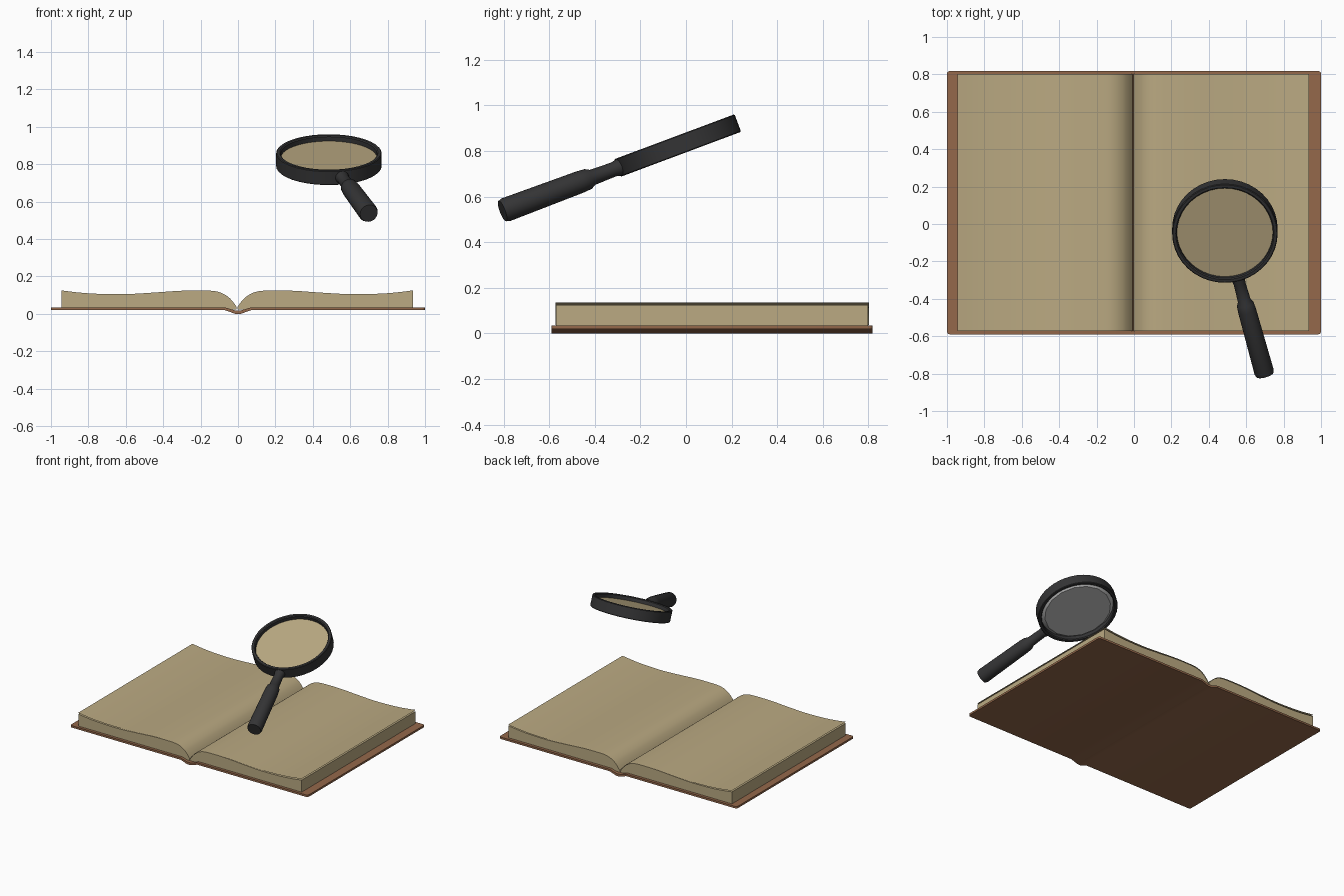
import bpy, bmesh, math
from mathutils import Matrix, Vector

if "Cube" in bpy.data.objects:
    bpy.data.objects.remove(bpy.data.objects["Cube"])


def material(name, srgb):
    color = [(c / 255) ** 2.2 for c in srgb] + [1]
    m = bpy.data.materials.new(name)
    m.diffuse_color = color
    m.use_nodes = True
    m.node_tree.nodes["Principled BSDF"].inputs["Base Color"].default_value = color
    return m


paper = material("paper tan", (185, 168, 129))
leather = material("leather brown", (147, 104, 76))
black = material("black plastic", (55, 55, 56))
glass = material("grey glass", (183, 183, 183))


def finish(name, bm, mats, rule=None, smooth=35):
    bmesh.ops.recalc_face_normals(bm, faces=bm.faces)
    bm.normal_update()
    if rule:
        for f in bm.faces:
            f.material_index = rule(f)
    mesh = bpy.data.meshes.new(name)
    bm.to_mesh(mesh)
    bm.free()
    for m in mats:
        mesh.materials.append(m)
    ob = bpy.data.objects.new(name, mesh)
    bpy.context.collection.objects.link(ob)
    bpy.ops.object.select_all(action="DESELECT")
    ob.select_set(True)
    bpy.context.view_layer.objects.active = ob
    bpy.ops.object.shade_smooth_by_angle(angle=math.radians(smooth))
    return ob


def extrude_profile(points, y0, y1):
    """Closed x-z outline swept along y."""
    bm = bmesh.new()
    face = bm.faces.new([bm.verts.new((x, y0, z)) for x, z in points])
    ext = bmesh.ops.extrude_face_region(bm, geom=[face])["geom"]
    moved = [v for v in ext if isinstance(v, bmesh.types.BMVert)]
    bmesh.ops.translate(bm, verts=moved, vec=(0, y1 - y0, 0))
    return bm


def lathe(points, steps, closed=False):
    """Radius-height outline spun about z."""
    bm = bmesh.new()
    vs = [bm.verts.new((r, 0, z)) for r, z in points]
    pairs = list(zip(vs, vs[1:])) + ([(vs[-1], vs[0])] if closed else [])
    edges = [bm.edges.new(p) for p in pairs]
    bmesh.ops.spin(bm, geom=vs + edges, cent=(0, 0, 0), axis=(0, 0, 1),
                   angle=math.tau, steps=steps)
    bmesh.ops.remove_doubles(bm, verts=bm.verts, dist=0.0005)
    return bm


def spline(pts, n=4):
    """Smooth curve through the given points."""
    p = [Vector(q) for q in [pts[0]] + pts + [pts[-1]]]
    out = []
    for a, b, c, d in zip(p, p[1:], p[2:], p[3:]):
        for i in range(n):
            t = i / n
            out.append(0.5 * (2 * b + (c - a) * t + (2 * a - 5 * b + 4 * c - d) * t ** 2
                              + (3 * b - a - 3 * c + d) * t ** 3))
    return [tuple(q) for q in out + [p[-1]]]


# Cover: two boards joined by a spine that dips in the middle
half = [(0.015, 0), (0.07, 0.019), (1, 0.019), (1, 0.034), (0.07, 0.034), (0.015, 0.018)]
outline = half + [(-x, z) for x, z in reversed(half)]
bm = extrude_profile(outline, -0.59, 0.818)
corners = [e for e in bm.edges if all(abs(v.co.x) > 0.99 for v in e.verts)
           and abs(e.verts[0].co.z - e.verts[1].co.z) > 0.01]
bmesh.ops.bevel(bm, geom=corners, offset=0.015, segments=3, profile=0.5, affect="EDGES")
finish("cover", bm, [leather])

# Page blocks, each with a top sheet lifting off toward its outer edge
curve = spline([(0.002, 0.036), (0.025, 0.068), (0.055, 0.096), (0.1, 0.117), (0.16, 0.124),
                (0.3, 0.123), (0.45, 0.113), (0.6, 0.105), (0.75, 0.107), (0.85, 0.114),
                (0.94, 0.125)])
for side, label in ((1, "left"), (-1, "right")):
    top = [(side * x - 0.005, z) for x, z in curve]
    edge = [(top[-1][0], 0.03), (top[0][0], 0.022)]
    finish(label + "_pages", extrude_profile(top + edge, -0.57, 0.797), [paper])

    bm = bmesh.new()
    rows = [[bm.verts.new((x, y, z + 0.002 + 0.009 * abs(x))) for x, z in top]
            for y in (-0.572, 0.802)]
    for a, b, c, d in zip(rows[0], rows[0][1:], rows[1][1:], rows[1]):
        bm.faces.new((a, b, c, d) if side > 0 else (d, c, b, a))
    finish(label + "_top_sheet", bm, [paper])

# Magnifying glass, tilted above the left page
tilt = Matrix.Translation((0.486, -0.037, 0.824)) @ Matrix.Rotation(math.radians(20.5), 4, "X")

ring = [(0.282, -0.037), (0.282, 0.037), (0.278, 0.041), (0.263, 0.041),
        (0.257, 0.035), (0.257, -0.035), (0.263, -0.041), (0.278, -0.041)]
rim = finish("magnifier_rim", lathe(ring, 40, True), [black])
rim.matrix_world = tilt

lens_outline = [(0, 0.01), (0.262, 0.01), (0.262, -0.005), (0.234, -0.03), (0, -0.03)]
lens = finish("lens", lathe(lens_outline, 16), [glass, paper],
              lambda f: int(f.normal.z > 0.5), 20)
lens.matrix_world = tilt

# Handle: neck, short flared collar and thicker grip
grip = [(0, 0.262), (0.036, 0.262), (0.036, 0.29), (0.032, 0.31), (0.035, 0.412),
        (0.046, 0.432), (0.049, 0.47), (0.053, 0.83), (0.048, 0.847), (0, 0.847)]
handle = finish("handle", lathe(grip, 24), [black])
handle.matrix_world = (tilt @ Matrix.Rotation(math.radians(14.6), 4, "Z")
                       @ Matrix.Rotation(math.radians(90), 4, "X"))
